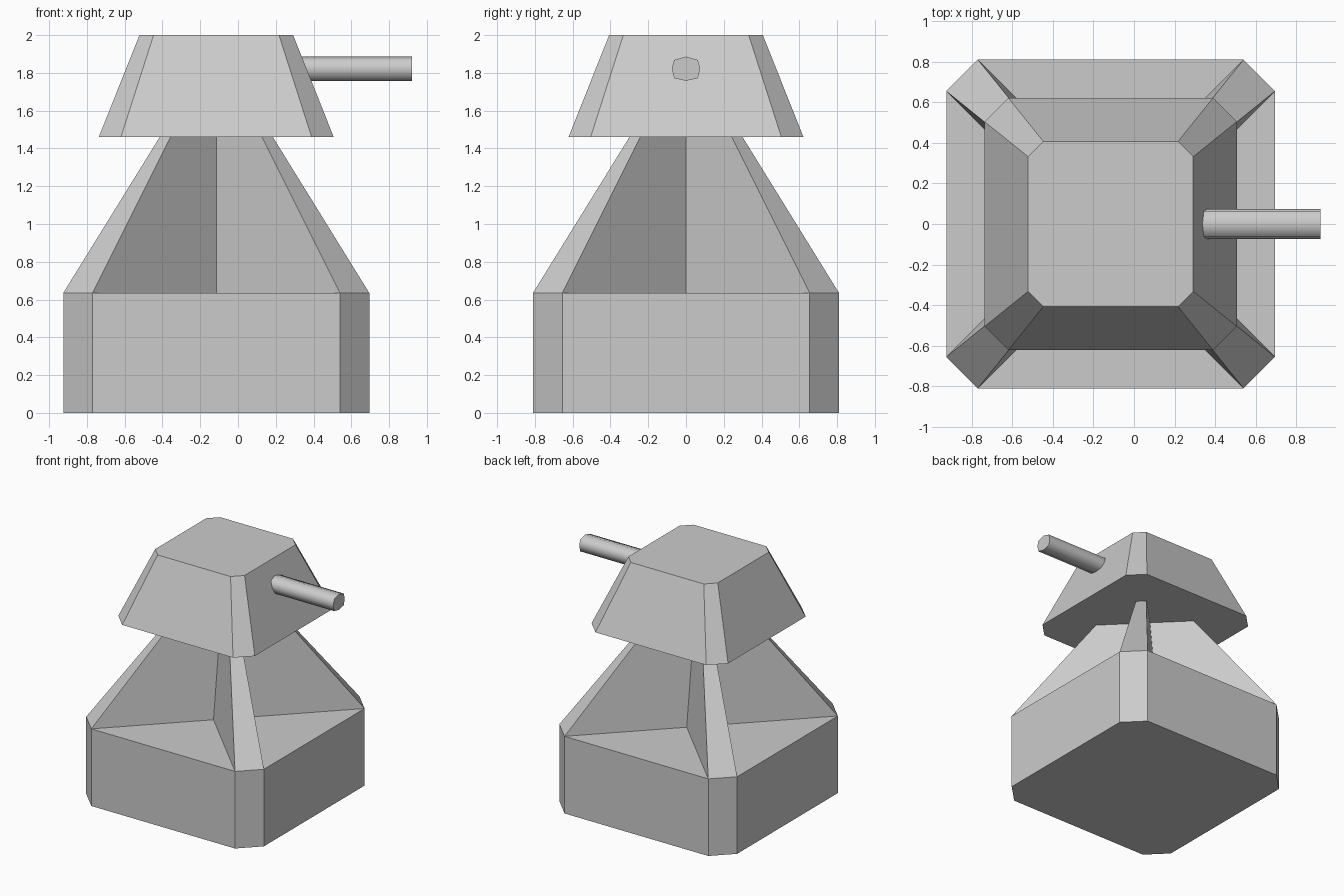
import bpy
import math

if "Cube" in bpy.data.objects:
    bpy.data.objects.remove(bpy.data.objects["Cube"])

CX = -0.115  # body axis; the barrel sticks out towards +x


def make_loft(name, lower, upper):
    """Closed solid between two matching 3D outlines."""
    n = len(lower)
    faces = [tuple(reversed(range(n))), tuple(range(n, 2 * n))]
    faces += [(i, (i + 1) % n, n + (i + 1) % n, n + i) for i in range(n)]
    mesh = bpy.data.meshes.new(name)
    mesh.from_pydata(lower + upper, [], faces)
    mesh.update()
    obj = bpy.data.objects.new(name, mesh)
    bpy.context.collection.objects.link(obj)
    return obj


def four_fold(points, z):
    """Repeat a few points around the body axis, four times."""
    ring = []
    for q in range(4):
        c, s = round(math.cos(q * math.pi / 2)), round(math.sin(q * math.pi / 2))
        ring += [(CX + x * c - y * s, x * s + y * c, z) for x, y in points]
    return ring


def cut_square(half, flat, z):
    """Square outline with cut corners."""
    return four_fold([(half, flat), (flat, half)], z)


def cross(scale, z):
    """Diagonal cross outline: cut corner ends plus an inner valley."""
    pts = [(0.81, 0.655), (0.655, 0.81), (0, 0.155)]
    return four_fold([(x * scale, y * scale) for x, y in pts], z)


# Base block
make_loft("base", cut_square(0.81, 0.655, 0), cut_square(0.81, 0.655, 0.635))

# Tapering cross of four diagonal fins
make_loft("support_fins", cross(1, 0.635), cross(0.37, 1.46))

# Sloped head
make_loft("turret_head", cut_square(0.622, 0.505, 1.46), cut_square(0.407, 0.332, 2.0))

# Eight-sided barrel, softly shaded along its length
section = [(0.075, 0), (0.063, 0.046), (0, 0.064), (-0.063, 0.046),
           (-0.075, 0), (-0.063, -0.05), (0, -0.064), (0.063, -0.05)]
barrel = make_loft("barrel",
                   [(0.3, y, 1.822 + z) for y, z in section],
                   [(0.92, y, 1.822 + z) for y, z in section])
bpy.context.view_layer.objects.active = barrel
barrel.select_set(True)
bpy.ops.object.shade_smooth_by_angle(angle=math.radians(65))
